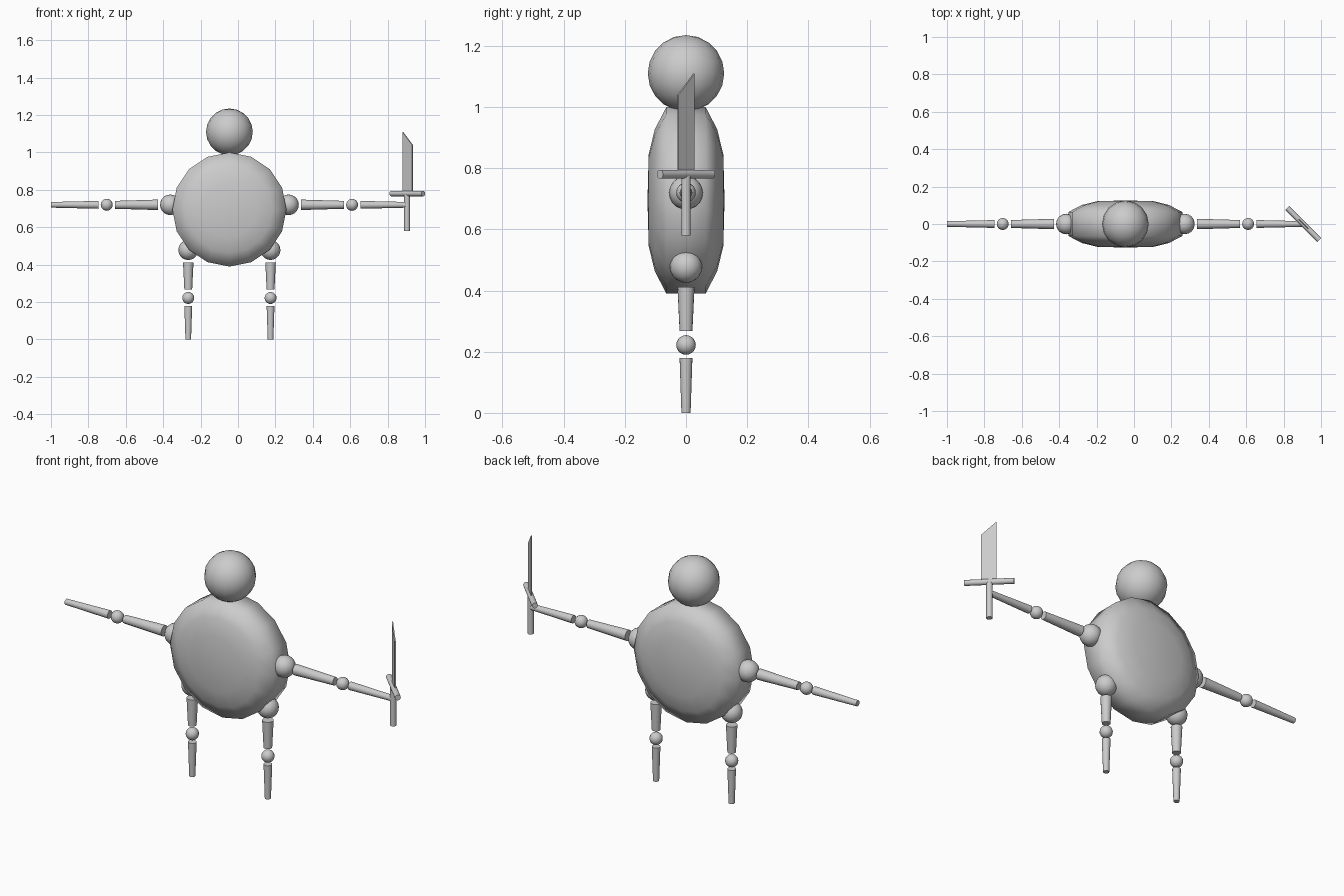
import bpy, bmesh, math
from mathutils import Vector, Matrix

if "Cube" in bpy.data.objects:
    bpy.data.objects.remove(bpy.data.objects["Cube"])

grey = bpy.data.materials.new("light_grey")
grey.diffuse_color = (0.6, 0.6, 0.6, 1)
grey.use_nodes = True
grey.node_tree.nodes["Principled BSDF"].inputs["Base Color"].default_value = grey.diffuse_color
CX = -0.046  # figure's own mirror axis


def finish(name, bm, angle=180):
    bmesh.ops.recalc_face_normals(bm, faces=bm.faces)
    me = bpy.data.meshes.new(name)
    bm.to_mesh(me)
    bm.free()
    me.materials.append(grey)
    ob = bpy.data.objects.new(name, me)
    bpy.context.collection.objects.link(ob)
    bpy.ops.object.select_all(action='DESELECT')
    ob.select_set(True)
    bpy.context.view_layer.objects.active = ob
    bpy.ops.object.shade_smooth_by_angle(angle=math.radians(angle))
    return ob


def ball(name, pos, r, seg=16):
    bm = bmesh.new()
    bmesh.ops.create_uvsphere(bm, u_segments=seg, v_segments=seg // 2 + 2, radius=r,
                              matrix=Matrix.Translation(pos))
    finish(name, bm)


def rod(name, a, b, ra, rb, seg=16):
    a, b = Vector(a), Vector(b)
    d = b - a
    m = Matrix.Translation((a + b) / 2) @ d.to_track_quat('Z', 'Y').to_matrix().to_4x4()
    bm = bmesh.new()
    bmesh.ops.create_cone(bm, cap_ends=True, segments=seg, radius1=ra, radius2=rb,
                          depth=d.length, matrix=m)
    finish(name, bm, 40)


# Flattened round torso: rings along y
bm = bmesh.new()
profile = [(0.15, 0.122), (0.232, 0.102), (0.305, 0.064)]
profile += [(r, -y) for r, y in reversed(profile)]
rings = []
for r, y in profile:
    rings.append([bm.verts.new((CX + r * math.cos(i * math.pi / 8), y,
                                0.695 + r * math.sin(i * math.pi / 8))) for i in range(16)])
for a, b in zip(rings, rings[1:]):
    for i in range(16):
        j = (i + 1) % 16
        bm.faces.new((a[i], a[j], b[j], b[i]))
for ring, y in ((rings[0], 0.126), (rings[-1], -0.126)):
    c = bm.verts.new((CX, y, 0.695))
    for i in range(16):
        bm.faces.new((ring[i], ring[(i + 1) % 16], c))
finish("torso", bm)

ball("head", (CX, 0, 1.11), 0.125)

# Arms and legs
for side, s in (("left", -1), ("right", 1)):
    def arm(d):
        return (CX + s * d, 0, 0.72)

    def leg(z):
        return (CX + s * 0.22, 0, z)

    ball(side + "_shoulder", arm(0.316), 0.055)
    rod(side + "_upper_arm", arm(0.382), arm(0.612), 0.028, 0.021)
    ball(side + "_elbow", arm(0.656), 0.032)
    rod(side + "_forearm", arm(0.70), arm(0.954), 0.021, 0.015)
    ball(side + "_hip", leg(0.478), 0.053)
    rod(side + "_thigh", leg(0.412), leg(0.268), 0.028, 0.021)
    ball(side + "_knee", leg(0.222), 0.032)
    rod(side + "_shin", leg(0.18), leg(0), 0.021, 0.015)

# Sword turned 45 degrees about z
rod("sword_handle", (0.904, 0, 0.58), (0.904, 0, 0.775), 0.0155, 0.0155)
rod("sword_guard", (0.82, 0.085, 0.78), (0.99, -0.085, 0.78), 0.0145, 0.0145)

# Blade with slanted tip
bm = bmesh.new()
m = Matrix.Translation((0.907, 0, 0)) @ Matrix.Rotation(-math.pi / 4, 4, 'Z')
outline = [(-0.037, 0.785), (0.037, 0.785), (0.037, 1.04), (-0.037, 1.11)]
face = bm.faces.new([bm.verts.new(m @ Vector((x, -0.003, z))) for x, z in outline])
ext = bmesh.ops.extrude_face_region(bm, geom=[face])
bmesh.ops.translate(bm, vec=m.to_3x3() @ Vector((0, 0.006, 0)),
                    verts=[v for v in ext["geom"] if isinstance(v, bmesh.types.BMVert)])
finish("sword_blade", bm, 30)
